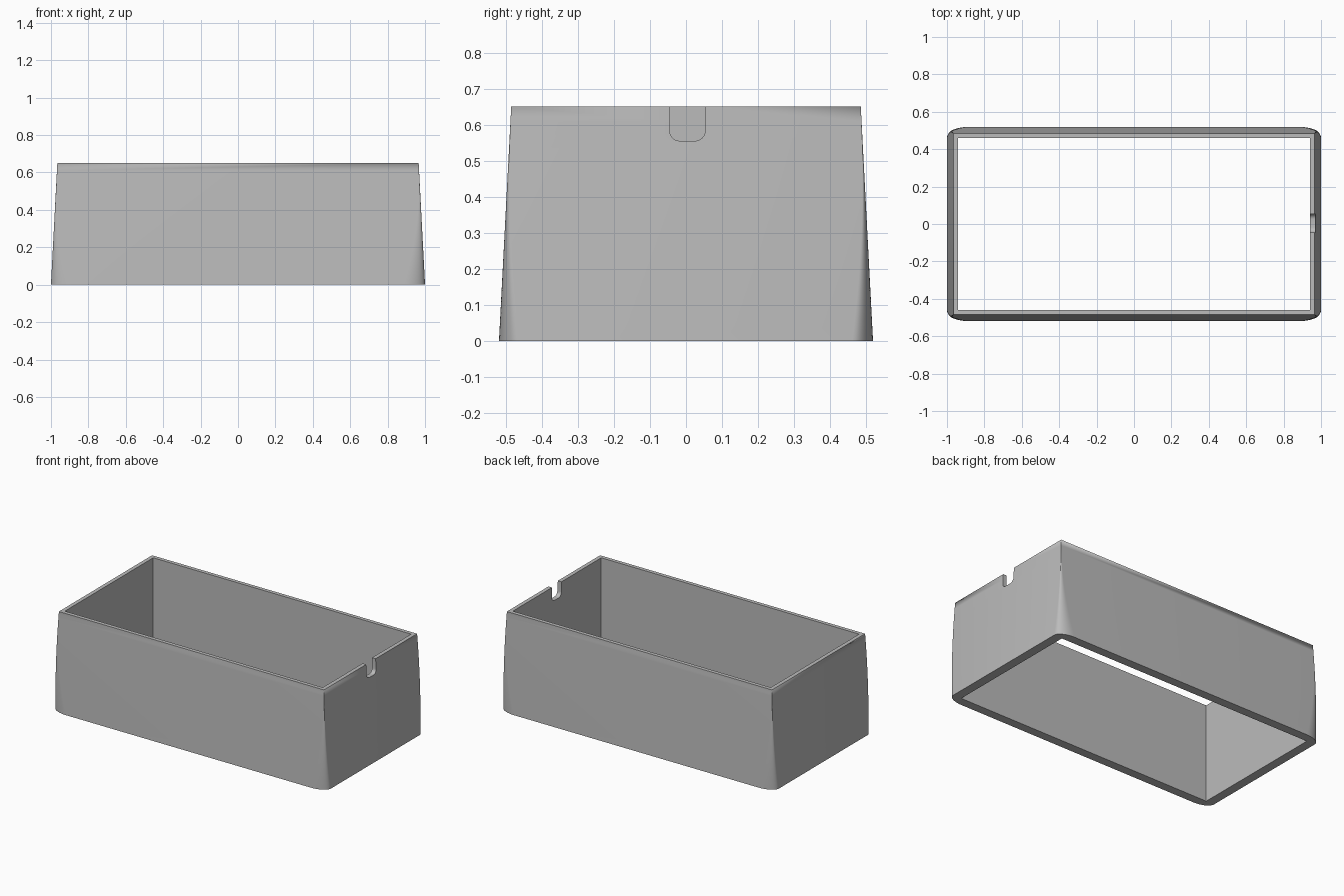
import bpy
import bmesh
from math import cos, sin, pi

cube = bpy.data.objects.get("Cube")
if cube:
    bpy.data.objects.remove(cube, do_unlink=True)

HEIGHT = 0.65
ROWS, STEPS = 16, 10

grey = bpy.data.materials.new("plain grey")
grey.use_nodes = True
colour = (0.5, 0.5, 0.5, 1)
grey.diffuse_color = colour
grey.node_tree.nodes["Principled BSDF"].inputs["Base Color"].default_value = colour


def loft(name, rings):
    """Closed solid skinned through a stack of matching rings."""
    bm = bmesh.new()
    stack = [[bm.verts.new(p) for p in ring] for ring in rings]
    n = len(stack[0])
    for low, high in zip(stack, stack[1:]):
        for i in range(n):
            j = (i + 1) % n
            bm.faces.new((low[i], low[j], high[j], high[i]))
    bm.faces.new(stack[0][::-1])
    bm.faces.new(stack[-1])
    bmesh.ops.remove_doubles(bm, verts=bm.verts, dist=1e-5)
    bmesh.ops.recalc_face_normals(bm, faces=bm.faces)
    mesh = bpy.data.meshes.new(name)
    bm.to_mesh(mesh)
    bm.free()
    mesh.materials.append(grey)
    obj = bpy.data.objects.new(name, mesh)
    bpy.context.collection.objects.link(obj)
    return obj


def wall_ring(t):
    """Tapered outline: t = 0 sharp-cornered top, t = 1 rounded bottom."""
    hx, hy = 0.966 + 0.034 * t, 0.485 + 0.034 * t
    rx, ry = 0.11 * t * t, 0.058 * t * t
    ring = []
    for q, (sx, sy) in enumerate(((1, 1), (-1, 1), (-1, -1), (1, -1))):
        for k in range(STEPS + 1):
            a = (q + k / STEPS) * pi / 2
            ring.append((sx * (hx - rx) + rx * cos(a),
                         sy * (hy - ry) + ry * sin(a), HEIGHT * (1 - t)))
    return ring


# Tapered outer body
box = loft("box_sleeve", [wall_ring(1 - r / ROWS) for r in range(ROWS + 1)])

# Straight opening through the body
opening = loft("opening_cutter", [
    [(x * 0.94, y * 0.46, z) for x, y in ((1, 1), (-1, 1), (-1, -1), (1, -1))]
    for z in (-0.2, 0.9)])

# Cable notch with rounded lower corners in the +x end
R, HALF, FLOOR, MID = 0.028, 0.049, 0.555, 0.004
profile = [(MID - HALF, 0.8)]
for side, start in ((-1, pi), (1, 1.5 * pi)):
    for k in range(7):
        a = start + k * pi / 12
        profile.append((MID + side * (HALF - R) + R * cos(a), FLOOR + R + R * sin(a)))
profile.append((MID + HALF, 0.8))
notch = loft("notch_cutter", [[(x, y, z) for y, z in profile] for x in (0.8, 1.1)])

bpy.ops.object.select_all(action="DESELECT")
bpy.context.view_layer.objects.active = box
box.select_set(True)
for cutter in (opening, notch):
    cutter.hide_render = True
    mod = box.modifiers.new(cutter.name, "BOOLEAN")
    mod.operation = "DIFFERENCE"
    mod.solver = "EXACT"
    mod.object = cutter
    bpy.ops.object.modifier_apply(modifier=mod.name)
    bpy.data.objects.remove(cutter, do_unlink=True)

bpy.ops.object.shade_smooth_by_angle(angle=pi / 9)
